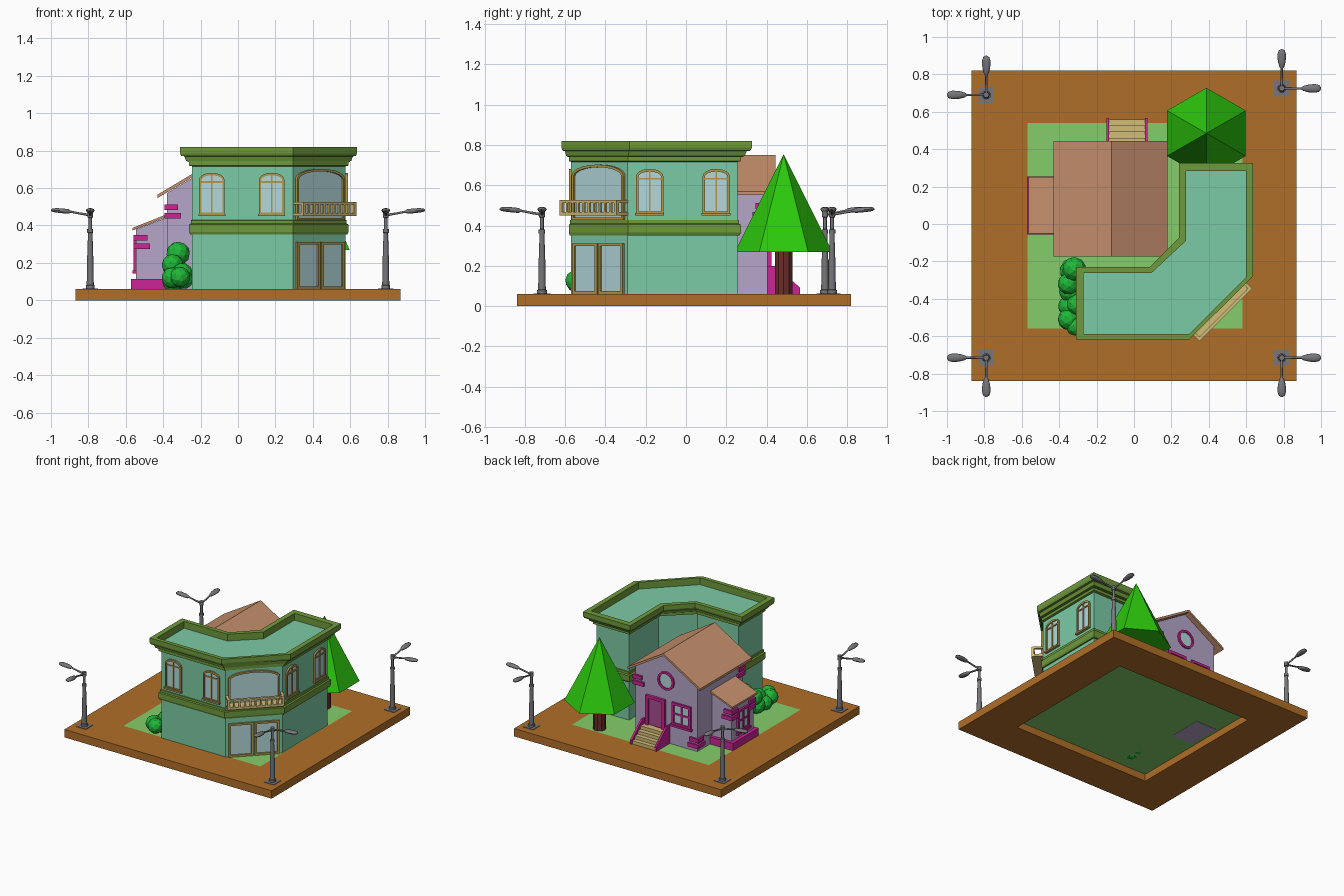
import bpy, bmesh, math
from mathutils import Vector as V

if "Cube" in bpy.data.objects:
    bpy.data.objects.remove(bpy.data.objects["Cube"])


def mat(name, h):
    c = [int(h[i:i + 2], 16) / 255 for i in (0, 2, 4)]
    m = bpy.data.materials.new(name)
    m.diffuse_color = [((x + .055) / 1.055) ** 2.4 for x in c] + [1]
    m.use_nodes = True
    m.node_tree.nodes["Principled BSDF"].inputs["Base Color"].default_value = m.diffuse_color
    return m


BROWN, GRASS = mat("soil", "B06E28"), mat("grass", "84CE6A")
TEAL, OLIVE = mat("teal", "7CCBA6"), mat("olive", "6F9A3C")
LILAC, ROOF, PINK = mat("lilac", "B5A6C8"), mat("roof", "C8916E"), mat("pink", "CC2496")
GOLD, TAN, GLASS = mat("gold", "B39A4E"), mat("tan", "D2BC78"), mat("glass", "B4D8DA")
LEAF, BUSH, BARK = mat("leaf", "2CC80C"), mat("bush", "1FB838"), mat("bark", "6A2E2A")
STEEL = mat("steel", "77777A")


def loft(name, rings, m, loop=False, smooth=False):
    """Skin a list of equal point rings; cap the ends or close the loop."""
    bm = bmesh.new()
    vs = [[bm.verts.new(p) for p in r] for r in rings]
    n = len(vs[0])
    for a, b in zip(vs, vs[1:] + vs[:1] if loop else vs[1:]):
        for i in range(n):
            j = (i + 1) % n
            bm.faces.new((a[i], a[j], b[j], b[i]))
    if not loop:
        bm.faces.new(vs[0])
        bm.faces.new(vs[-1])
    bmesh.ops.recalc_face_normals(bm, faces=bm.faces)
    me = bpy.data.meshes.new(name)
    bm.to_mesh(me)
    bm.free()
    me.materials.append(m)
    ob = bpy.data.objects.new(name, me)
    bpy.context.collection.objects.link(ob)
    if smooth:
        bpy.ops.object.select_all(action='DESELECT')
        ob.select_set(True)
        bpy.context.view_layer.objects.active = ob
        bpy.ops.object.shade_smooth_by_angle(angle=math.radians(40))
    return ob


def rect(x0, x1, y0, y1):
    return [(x0, y0), (x1, y0), (x1, y1), (x0, y1)]


def box(name, x0, x1, y0, y1, z0, z1, m):
    return loft(name, [[(*p, z) for p in rect(x0, x1, y0, y1)] for z in (z0, z1)], m)


def circle(x, y, z, r, n=16):
    return [(x + r * math.cos(math.tau * i / n), y + r * math.sin(math.tau * i / n), z) for i in range(n)]


# A wall frame is (origin, sideways axis, outward axis)
def on_wall(F, pts, d):
    return [V(F[0]) + V(F[1]) * u + V(F[2]) * d + V((0, 0, z)) for u, z in pts]


def panel(name, F, pts, d0, d1, m):
    return loft(name, [on_wall(F, pts, d) for d in (d0, d1)], m)


def frame(name, F, outer, inner, d, m):
    return loft(name, [on_wall(F, outer, -.005), on_wall(F, outer, d),
                       on_wall(F, inner, d), on_wall(F, inner, -.005)], m, loop=True)


def arch(u, w, z0, zs, zt, n=10):
    return [(u - w / 2, z0), (u + w / 2, z0)] + [
        (u + w / 2 * math.cos(math.pi * i / n), zs + (zt - zs) * math.sin(math.pi * i / n)) for i in range(n + 1)]


X, Y = V((1, 0, 0)), V((0, 1, 0))

# Base ring and lawn
loft("base", [[(*p, z) for p in r] for r, z in (
    (rect(-.87, .87, -.84, .82), 0), (rect(-.87, .87, -.84, .82), .06),
    (rect(-.57, .58, -.56, .54), .06), (rect(-.57, .58, -.56, .54), 0))], BROWN, loop=True)
box("lawn", -.57, .58, -.56, .54, .054, .06, GRASS)

# Corner building: wall outline blended towards the cornice outline
WALL = [(-.245, -.57), (.295, -.57), (.575, -.29), (.575, .255), (.30, .255), (.30, -.10), (.10, -.28), (-.245, -.28)]
EAVE = [(-.31, -.618), (.295, -.618), (.636, -.28), (.636, .327), (.24, .327), (.24, -.075), (.085, -.23), (-.31, -.23)]


def ring(t, z):
    return [(a[0] + t * (b[0] - a[0]), a[1] + t * (b[1] - a[1]), z) for a, b in zip(WALL, EAVE)]


loft("corner_building_walls", [ring(0, .056), ring(0, .74)], TEAL)
loft("corner_building_roof", [ring(.4, .75), ring(.4, .768)], TEAL)
loft("cornice", [ring(t, z) for t, z in (
    (-.1, .715), (.25, .72), (.25, .742), (.5, .745), (.65, .77), (.9, .772), (1, .787), (1, .82),
    (.38, .82), (.38, .74), (-.1, .74))], OLIVE, loop=True)
loft("storey_band", [ring(t, z) for t, z in (
    (-.1, .35), (.15, .352), (.25, .365), (.25, .405), (.1, .41), (.1, .428), (-.1, .43))], OLIVE, loop=True)

FRONT, RIGHT = (V((0, -.57, 0)), X, -Y), (V((.575, 0, 0)), Y, X)
CORNER = (V((.435, -.43, 0)), (X + Y).normalized(), (X - Y).normalized())


def arched_window(F, u):
    panel("window_glass", F, arch(u, .125, .46, .645, .675), -.005, .004, GLASS)
    frame("window_frame", F, arch(u, .135, .458, .645, .682), arch(u, .113, .47, .642, .668), .012, GOLD)
    panel("window_mullion", F, rect(u - .004, u + .004, .465, .67), 0, .01, GOLD)
    panel("window_transom", F, rect(u - .06, u + .06, .628, .637), 0, .01, GOLD)
    panel("window_sill", F, rect(u - .072, u + .072, .45, .462), 0, .02, GOLD)


for F, us in ((FRONT, (-.14, .18)), (RIGHT, (-.18, .15))):
    for u in us:
        arched_window(F, u)

# Chamfered corner: large window, balcony and double door
panel("corner_glass", CORNER, arch(0, .35, .43, .65, .695), -.005, .004, GLASS)
frame("corner_window_frame", CORNER, arch(0, .362, .43, .65, .703), arch(0, .335, .44, .646, .69), .014, GOLD)
panel("balcony_floor", CORNER, rect(-.2, .2, .45, .468), 0, .08, TAN)
panel("balcony_rail", CORNER, rect(-.2, .2, .513, .526), .062, .08, TAN)
for s in (-1, 1):
    panel("balcony_side_rail", CORNER, rect(s * .191 - .009, s * .191 + .009, .513, .526), 0, .065, TAN)
    panel("balcony_post", CORNER, rect(s * .191 - .009, s * .191 + .009, .46, .526), .062, .08, TAN)
for i in range(9):
    u = -.152 + .038 * i
    panel("baluster", CORNER, rect(u - .006, u + .006, .46, .518), .065, .077, TAN)
for s in (-1, 1):
    a, b = sorted((s * .004, s * .178))
    panel("door_glass", CORNER, rect(a, b, .06, .31), -.005, .004, GLASS)
    frame("door_leaf_frame", CORNER, rect(a, b, .06, .312), rect(a + .016, b - .016, .075, .298), .014, GOLD)

# Cottage
ALONG = (V((0, 0, 0)), X, Y)
panel("cottage_walls", ALONG, [(-.38, .056), (.14, .056), (.14, .573), (-.12, .73), (-.38, .573)], -.14, .405, LILAC)
panel("cottage_roof", ALONG, [(-.43, .565), (-.12, .75), (.18, .57), (.18, .552), (-.12, .732), (-.43, .547)],
      -.175, .445, ROOF)
panel("annex_walls", ALONG, [(-.545, .052), (-.37, .052), (-.37, .447), (-.545, .38)], -.03, .23, LILAC)
panel("annex_roof", ALONG, [(-.565, .387), (-.37, .464), (-.37, .45), (-.565, .373)], -.05, .25, ROOF)
box("annex_plinth", -.572, -.37, -.055, .255, .06, .115, PINK)


def quoin(x, y, z, sx, sy):
    for dz, l in ((0, .075), (.045, .06)):
        xs, ys = sorted((x + sx * .014, x - sx * l)), sorted((y + sy * .014, y - sy * l))
        box("corner_stone", *xs, *ys, z + dz, z + dz + .03, PINK)


for q in ((-.38, -.14, .437, -1, -1), (-.38, .405, .085, -1, 1), (.14, .405, .437, 1, 1),
          (-.545, -.03, .275, -1, -1), (-.545, .23, .275, -1, 1)):
    quoin(*q)

BACK, WEST = (V((0, .405, 0)), X, Y), (V((-.545, 0, 0)), Y, -X)


def square_window(F, u, z, w, h):
    r = lambda k: rect(u - w / 2 + k, u + w / 2 - k, z - h / 2 + k, z + h / 2 - k)
    panel("square_glass", F, r(.008), -.005, .004, GLASS)
    frame("square_window_frame", F, r(0), r(.018), .014, PINK)
    panel("square_mullion", F, rect(u - .006, u + .006, z - h / 2 + .01, z + h / 2 - .01), 0, .011, PINK)
    panel("square_transom", F, rect(u - w / 2 + .01, u + w / 2 - .01, z - .006, z + .006), 0, .011, PINK)
    panel("square_sill", F, rect(u - w / 2 - .01, u + w / 2 + .01, z - h / 2 - .012, z - h / 2 + .004), 0, .02, PINK)


square_window(BACK, -.25, .30, .16, .17)
square_window(WEST, .10, .24, .14, .17)
disc = lambda r: [(p[0], p[1]) for p in circle(-.12, .53, 0, r, 12)]
panel("round_glass", BACK, disc(.062), -.005, .004, GLASS)
frame("round_window_frame", BACK, disc(.07), disc(.054), .014, PINK)
panel("cottage_door", BACK, rect(-.10, .03, .16, .37), -.005, .006, mat("door", "A84C90"))
frame("cottage_door_frame", BACK, rect(-.115, .045, .15, .385), rect(-.093, .023, .16, .363), .02, PINK)

# Steps with sloping side walls
for i in range(4):
    box("step", -.135, .06, .40, .56 - .033 * i, .06, .085 + .025 * i, TAN)
SIDE = (V((0, 0, 0)), Y, X)
for x in (-.148, .058):
    panel("step_side", SIDE, [(.40, .06), (.567, .06), (.567, .092), (.44, .2), (.40, .2)], x, x + .014, PINK)

# Hexagonal tree
loft("tree_trunk", [circle(.387, .485, z, .045, 10) for z in (.056, .28)], BARK)
hexagon = lambda z, r: [(.387 + r * math.sin(math.tau * i / 6), .485 + r * math.cos(math.tau * i / 6), z) for i in range(6)]
loft("tree_crown", [hexagon(.268, .243), hexagon(.752, .001)], LEAF)

# Faceted bushes
for x, y, z, r in ((-.32, -.24, .25, .064), (-.33, -.25, .13, .068), (-.35, -.32, .19, .058), (-.34, -.36, .11, .062),
                   (-.30, -.30, .12, .06), (-.35, -.44, .10, .056), (-.30, -.43, .14, .06),
                   (-.35, -.51, .12, .058), (-.31, -.545, .125, .055), (-.29, -.49, .11, .05)):
    bpy.ops.mesh.primitive_ico_sphere_add(subdivisions=2, radius=r, location=(x, y, z), rotation=(x * 9, y * 9, z * 9))
    bpy.context.object.name = "bush"
    bpy.context.object.data.materials.append(BUSH)


# Street lamps, each with two arms
def lamp(x, y, dirs):
    box("lamp_foot", x - .042, x + .042, y - .042, y + .042, .058, .064, STEEL)
    loft("lamp_pole", [circle(x, y, z, r) for z, r in (
        (.06, .024), (.08, .024), (.082, .019), (.21, .017), (.36, .012), (.362, .016), (.38, .016),
        (.382, .009), (.44, .009), (.442, .015), (.472, .015))], STEEL, smooth=True)
    for d in dirs:
        d = V(d)
        s = V((-d.y, d.x, 0))
        loft("lamp_arm", [[V((x, y, z + h * math.sin(a))) + d * l + s * w * math.cos(a)
                           for a in (math.tau * i / 12 for i in range(12))]
                          for l, z, w, h in ((0, .455, .007, .007), (.06, .465, .006, .006), (.105, .474, .006, .006),
                                             (.115, .475, .013, .012), (.145, .478, .021, .013), (.18, .481, .023, .012),
                                             (.202, .482, .017, .009), (.21, .482, .004, .003))], STEEL, smooth=True)


for x, y in ((-.79, -.715), (.79, -.715), (-.79, .69), (.79, .725)):
    lamp(x, y, ((math.copysign(1, x), 0, 0), (0, math.copysign(1, y), 0)))
